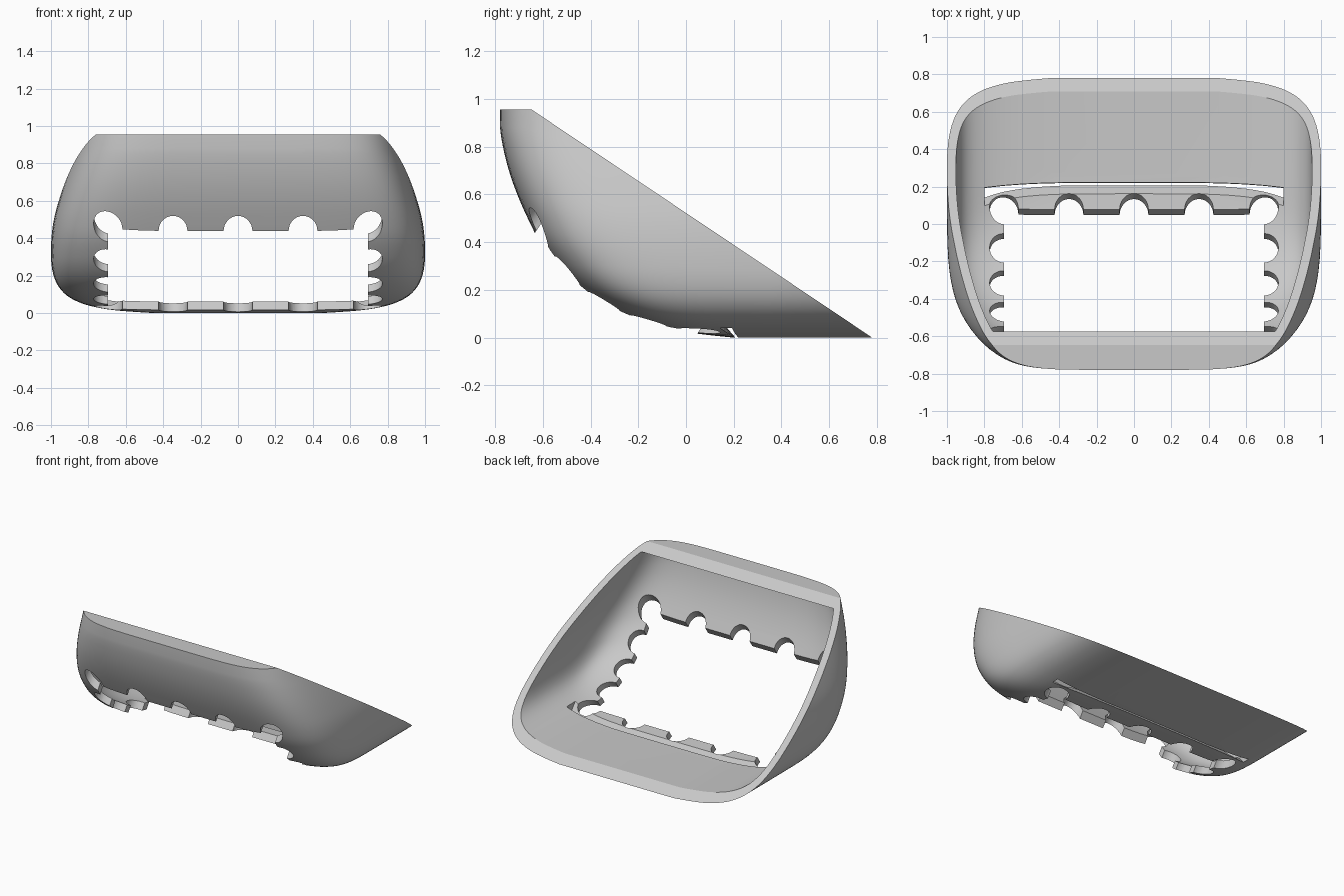
import bpy, bmesh, math
from mathutils import Matrix, Vector

cube = bpy.data.objects.get("Cube")
if cube:
    bpy.data.objects.remove(cube, do_unlink=True)

grey = bpy.data.materials.new("light_grey")
grey.use_nodes = True
COLOUR = (0.58, 0.58, 0.58, 1)
grey.diffuse_color = COLOUR
grey.node_tree.nodes["Principled BSDF"].inputs["Base Color"].default_value = COLOUR

WALL = 0.048
SLANT = Matrix.Rotation(math.radians(-33.8), 4, 'X')   # frame of the slanted rim
RIM = 0.434                                            # rim height in that frame


def loft(bm, rings):
    """Closed solid through rings of equal point count."""
    loops = [[bm.verts.new(p) for p in ring] for ring in rings]
    n = len(loops[0])
    for a, b in zip(loops, loops[1:]):
        for i in range(n):
            j = (i + 1) % n
            bm.faces.new((a[i], a[j], b[j], b[i]))
    bm.faces.new(loops[0])
    bm.faces.new(loops[-1])
    bmesh.ops.recalc_face_normals(bm, faces=bm.faces)
    bm.normal_update()


def to_object(name, bm):
    mesh = bpy.data.meshes.new(name)
    bm.to_mesh(mesh)
    bm.free()
    mesh.materials.append(grey)
    obj = bpy.data.objects.new(name, mesh)
    bpy.context.collection.objects.link(obj)
    return obj


def cut(obj, name, rings):
    """Subtract a lofted cutter from the object."""
    bm = bmesh.new()
    loft(bm, rings)
    cutter = to_object(name, bm)
    cutter.hide_render = True
    mod = obj.modifiers.new(name, 'BOOLEAN')
    mod.operation = 'DIFFERENCE'
    mod.solver = 'EXACT'
    mod.object = cutter
    bpy.context.view_layer.update()
    graph = bpy.context.evaluated_depsgraph_get()
    result = bpy.data.meshes.new_from_object(obj.evaluated_get(graph))
    obj.modifiers.clear()
    obj.data = result
    bpy.data.objects.remove(cutter, do_unlink=True)


# Rounded body: height, front edge, half width of each level
LEVELS = [(0, .20, .45), (.006, .14, .55), (.015, .06, .66), (.03, -.04, .755),
          (.05, -.13, .83), (.08, -.225, .895), (.12, -.315, .943),
          (.17, -.4, .975), (.23, -.475, .993), (.3, -.54, 1), (.4, -.612, .998),
          (.5, -.663, .985), (.6, -.707, .96), (.7, -.742, .93),
          (.8, -.767, .897), (.88, -.779, .87), (.955, -.78, .85)]


def smooth_levels(steps=3):
    """Smooth refinement of the levels, leaving the last step whole."""
    out = []
    for i in range(len(LEVELS) - 2):
        a, b, c, d = (LEVELS[max(0, i + k)] for k in (-1, 0, 1, 2))
        for s in range(steps):
            t = s / steps
            f = (b[0] + (c[0] - b[0]) * t,)
            for k in (1, 2):
                ma = (c[k] - a[k]) / (c[0] - a[0]) * (c[0] - b[0])
                mb = (d[k] - b[k]) / (d[0] - b[0]) * (c[0] - b[0])
                h = t * t * (3 - 2 * t)
                f += (b[k] + (c[k] - b[k]) * h + ma * t * (1 - t) ** 2 - mb * t * t * (1 - t),)
            out.append(f)
    return out + LEVELS[-2:]


def body_ring(z, front, width, power=5.8, mid=0.35, back=1.1, n=48):
    ring = [(width, back, z)]
    for i in range(n + 1):
        a = math.pi * i / n
        c, s = math.cos(a), math.sin(a)
        x = math.copysign(abs(c) ** (2 / power), c) * width
        ring.append((x, mid + (front - mid) * max(s, 0) ** (2 / power), z))
    return ring + [(-width, back, z)]


# Shell: outer skin, inner skin offset by the wall, both trimmed at the rim
bm = bmesh.new()
loft(bm, [body_ring(*level) for level in smooth_levels()])
outer = list(bm.verts)
inner = {v: bm.verts.new(v.co - v.normal * WALL * v.calc_shell_factor()) for v in outer}
for face in list(bm.faces):
    bm.faces.new([inner[v] for v in reversed(face.verts)])
bmesh.ops.bisect_plane(bm, geom=bm.verts[:] + bm.edges[:] + bm.faces[:], dist=1e-6,
                       plane_co=SLANT @ Vector((0, 0, RIM)),
                       plane_no=SLANT @ Vector((0, 0, 1)), clear_outer=True)
bmesh.ops.triangle_fill(bm, edges=[e for e in bm.edges if e.is_boundary],
                        normal=SLANT @ Vector((0, 0, 1)))
bmesh.ops.recalc_face_normals(bm, faces=bm.faces)
shell = to_object("shell", bm)

# Window with round notches along its edges
HALF, LOW, HIGH, R = 0.695, -0.77, 0.03, 0.077
corners = [(-HALF, LOW), (HALF, LOW), (HALF, HIGH), (-HALF, HIGH)]
outline = []
for side in range(4):
    (ax, ay), (bx, by) = corners[side], corners[(side + 1) % 4]
    for k in range(4):
        sweep = 1.5 * math.pi if k == 0 else math.pi
        turn = math.pi / 2 * (side - 1) if k == 0 else math.pi / 2 * side
        cx, cy = ax + (bx - ax) * k / 4, ay + (by - ay) * k / 4
        steps = 24 if k == 0 else 16
        for i in range(steps + 1):
            a = turn + math.pi + sweep * i / steps
            outline.append((cx + R * math.cos(a), cy + R * math.sin(a)))
cut(shell, "window_cutter", [[SLANT @ Vector((x, y, z)) for x, y in outline]
                             for z in (-0.3, 0.36)])

# Narrow bevelled slit behind the window
slit_section = [(.207, -.05), (.218, -.05), (.225, .1), (.12, .1), (.207, 0)]
slit_rings = []
for i in range(17):
    x = -0.8 + 0.1 * i
    bend = -0.03 * (x / 0.8) ** 4
    slit_rings.append([(x, y + bend, z) for y, z in slit_section])
cut(shell, "slit_cutter", slit_rings)

bpy.ops.object.select_all(action='DESELECT')
bpy.context.view_layer.objects.active = shell
shell.select_set(True)
bpy.ops.object.shade_smooth_by_angle(angle=math.radians(30))
